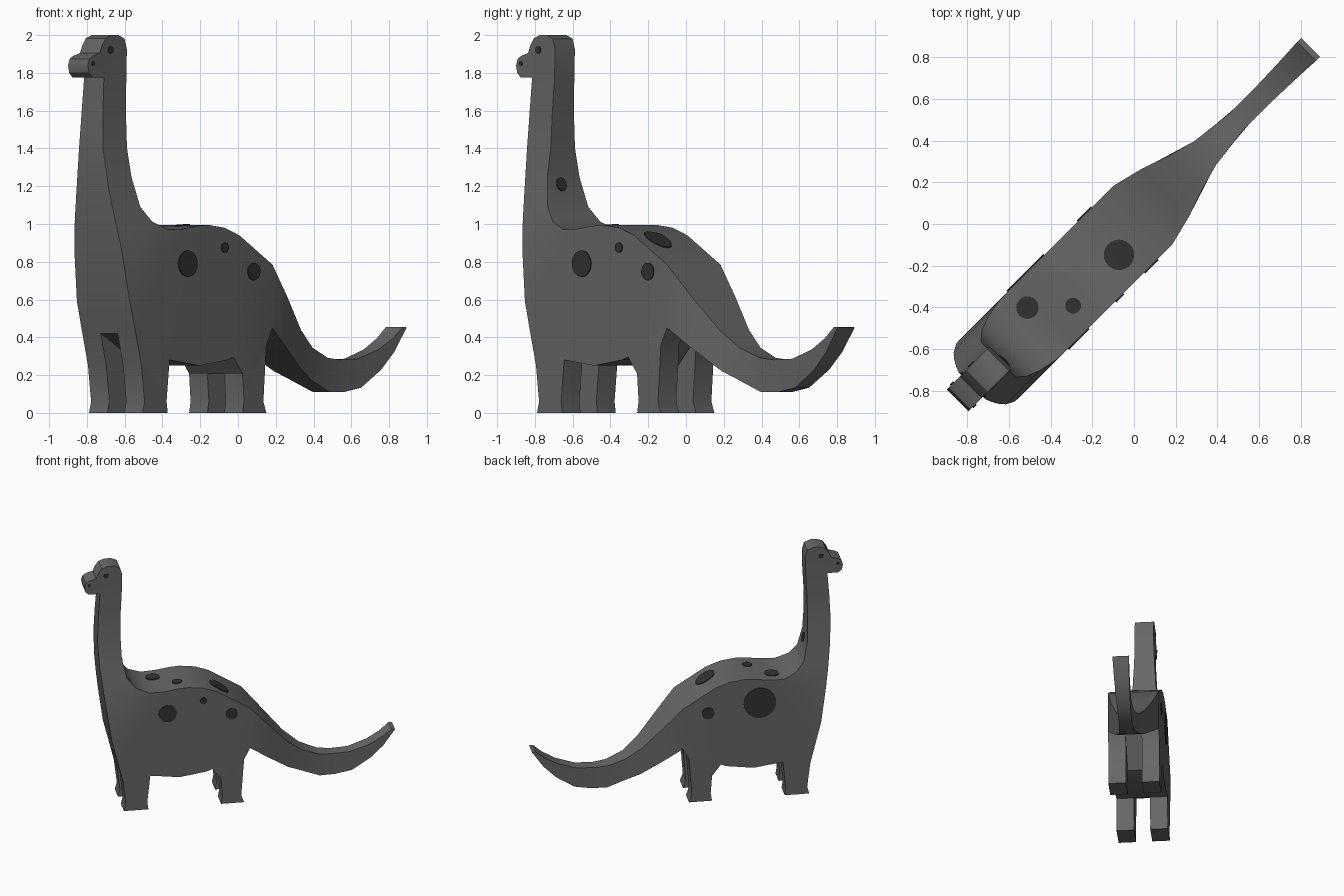
import bpy, bmesh, math
from mathutils import Vector

if "Cube" in bpy.data.objects:
    bpy.data.objects.remove(bpy.data.objects["Cube"])

S = math.sqrt(0.5)


def P(u, v, z):
    """u runs nose to tail along the diagonal, v runs sideways."""
    return Vector(((u + v) * S, (u - v) * S, z))


def material(name, c):
    m = bpy.data.materials.new(name)
    m.diffuse_color = (c, c, c, 1)
    m.use_nodes = True
    m.node_tree.nodes["Principled BSDF"].inputs["Base Color"].default_value = m.diffuse_color
    return m


GREY = material("body grey", 0.135)
DARK = material("spot dark grey", 0.032)


def finish(name, bm, mat):
    bmesh.ops.recalc_face_normals(bm, faces=bm.faces)
    me = bpy.data.meshes.new(name)
    bm.to_mesh(me)
    bm.free()
    ob = bpy.data.objects.new(name, me)
    bpy.context.collection.objects.link(ob)
    me.materials.append(mat)
    return ob


def select(ob):
    bpy.ops.object.select_all(action='DESELECT')
    ob.select_set(True)
    bpy.context.view_layer.objects.active = ob


# Ribs along neck, trunk and tail: back (u, z), belly (u, z), half width
RIBS = [
    (-.910, 1.776, -1.078, 1.776, .074), (-.920, 1.60, -1.092, 1.58, .080),
    (-.922, 1.40, -1.100, 1.39, .091), (-.918, 1.246, -1.088, 1.18, .121),
    (-.883, 1.09, -1.070, 1.02, .152), (-.820, 1.013, -1.048, .86, .177),
    (-.720, .970, -1.008, .59, .198), (-.600, .975, -.965, .42, .20),
    (-.500, .990, -.712, .28, .20), (-.420, .995, -.487, .25, .20),
    (-.300, .980, -.278, .28, .20), (-.190, .940, -.234, .297, .20),
    (.058, .785, .058, .45, .20), (.210, .610, .200, .345, .162),
    (.360, .440, .370, .225, .111), (.480, .345, .470, .175, .078),
    (.610, .292, .620, .111, .061), (.710, .281, .740, .110, .051),
    (.850, .287, .870, .133, .051), (1.00, .337, 1.015, .228, .056),
    (1.10, .395, 1.11, .323, .060), (1.172, .455, 1.20, .453, .064),
]
HEAD = [(-1.165, 1.776), (-1.19, 1.80), (-1.198, 1.84), (-1.187, 1.873),
        (-1.16, 1.89), (-1.108, 1.905), (-1.095, 1.94), (-1.065, 1.983),
        (-1.02, 2.0), (-.967, 2.0), (-.923, 1.98), (-.906, 1.925)]
# Leg outlines, inserted after the given rib on the belly line
LEGS = {
    7: [(-.923, .25), (-.900, .06), (-.915, 0), (-.726, 0), (-.735, .06)],
    11: [(-.166, .207), (-.155, .06), (-.166, 0), (.012, 0), (-.010, .06), (.012, .36)],
}

# Body: mirrored side faces joined by one strip around the outline
bm = bmesh.new()


def pair(u, z, w):
    return bm.verts.new(P(u, w, z)), bm.verts.new(P(u, -w, z))


back = [pair(r[0], r[1], r[4]) for r in RIBS]
belly = [pair(r[2], r[3], r[4]) for r in RIBS]
head = [pair(u, z, .074) for u, z in HEAD]
legs = {i: [pair(u, z, .20) for u, z in pts] for i, pts in LEGS.items()}


def sides(pairs):
    bm.faces.new([p[0] for p in pairs])
    bm.faces.new([p[1] for p in reversed(pairs)])


sides([belly[0]] + head + [back[0]])
outline = back[::-1] + head[::-1]
for i, p in enumerate(belly):
    outline.append(p)
    if i in legs:
        outline += legs[i]
        sides([p] + legs[i] + [belly[i + 1]])
    if i + 1 < len(belly):
        sides([back[i], p, belly[i + 1], back[i + 1]])
for a, b in zip(outline, outline[1:] + outline[:1]):
    bm.faces.new((a[0], b[0], b[1], a[1]))
body = finish("dinosaur_body", bm, GREY)

# Slots that part the left and right legs
SLOTS = [
    [(-1.2, -.1), (-.65, -.1), (-.65, .246), (-.965, .42), (-1.2, .42)],
    [(-.2, -.1), (.1, -.1), (.1, .39), (.053, .443), (-.16, .208), (-.2, .2)],
]
for pts in SLOTS:
    bm = bmesh.new()
    ring = [pair(u, z, .063) for u, z in pts]
    sides(ring)
    for a, b in zip(ring, ring[1:] + ring[:1]):
        bm.faces.new((a[0], b[0], b[1], a[1]))
    cutter = finish("leg_gap_cutter", bm, GREY)
    cutter.hide_render = True
    select(body)
    mod = body.modifiers.new("leg gap", 'BOOLEAN')
    mod.operation = 'DIFFERENCE'
    mod.solver = 'EXACT'
    mod.object = cutter
    bpy.ops.object.modifier_apply(modifier=mod.name)
    bpy.data.objects.remove(cutter)
select(body)
bpy.ops.object.shade_smooth_by_angle(angle=math.radians(30))


def back_height(u):
    for a, b in zip(RIBS[6:], RIBS[7:]):
        if a[0] <= u <= b[0]:
            return a[1] + (b[1] - a[1]) * (u - a[0]) / (b[0] - a[0])


def spot(name, r, surface, rings=1, n=24):
    """Thin round plate; surface(a, b, h) gives a point h above the skin."""
    bm = bmesh.new()

    def circle(rad, h):
        return [bm.verts.new(surface(rad * math.cos(t), rad * math.sin(t), h))
                for t in (2 * math.pi * k / n for k in range(n))]

    layers = [circle(r * (k + 1) / rings, .006) for k in range(rings)]
    layers += [circle(r * (rings - k) / rings, -.003) for k in range(rings)]
    bm.faces.new(layers[0])
    bm.faces.new(layers[-1][::-1])
    for A, B in zip(layers, layers[1:]):
        for k in range(n):
            j = (k + 1) % n
            bm.faces.new((A[k], A[j], B[j], B[k]))
    finish(name, bm, DARK)


def side_spot(name, u, z, v, r):
    s = math.copysign(1, v)
    spot(name, r, lambda a, b, h: P(u + a, v + s * h, z + b))


# Spots on both flanks
for u, z, v, r in [(-.578, .79, .2, .07), (-.30, .875, .2, .027), (-.084, .748, .2, .046),
                   (-.535, .79, -.2, .125), (-.135, .735, -.2, .048)]:
    side_spot("flank_spot", u, z, v, r)

# Eyes and nostrils
for s in (1, -1):
    side_spot("eye", -1.03, 1.922, .074 * s, .019)
    side_spot("nostril", -1.16, 1.85, .074 * s, .011)

# Spots draped over the back
for u, v, r in [(-.156, .054, .073), (-.646, -.078, .054), (-.484, .071, .038)]:
    spot("back_spot", r,
         lambda a, b, h: P(u + a, v + b, back_height(u + a) + h), rings=5)

# Spot on the back of the neck
spot("neck_spot", .036,
     lambda a, b, h: P(-.910 - .22 * b + .975 * h, .025 + a, 1.21 + .975 * b + .22 * h))
